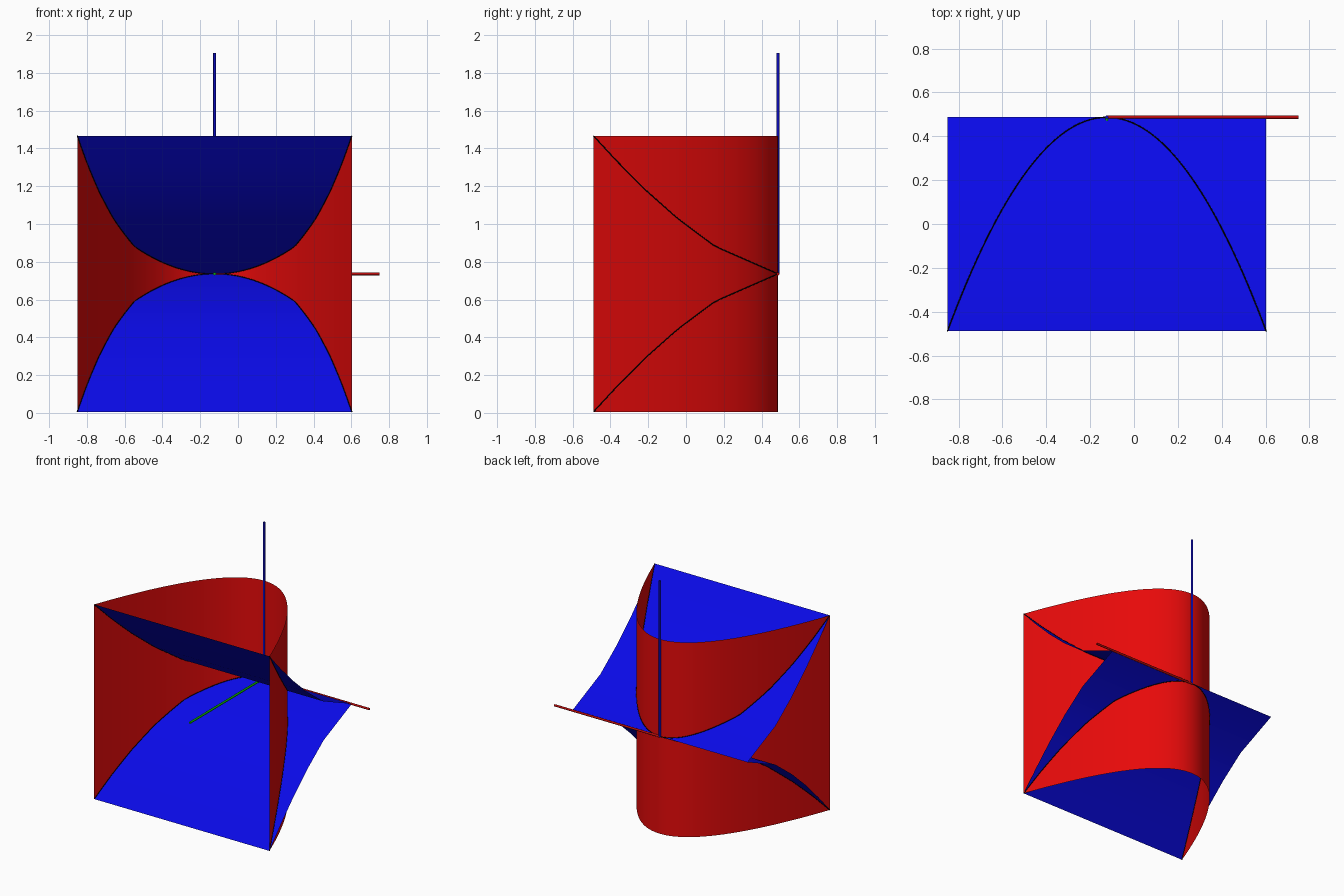
import bpy, math
from mathutils import Vector

if "Cube" in bpy.data.objects:
    bpy.data.objects.remove(bpy.data.objects["Cube"])

O = Vector((-0.124, 0.487, 0.736))   # shared origin of the plotted surfaces
A, B, C = 0.727, 0.976, 0.73         # half width, depth, half height
N = 64
STEPS = 5                            # facets in each half of the cusp profile


def place(x, y, z):
    return O + Vector((A * x, -B * y, C * z))


def cusp_height(y):
    """Height of the faceted cusp profile at depth y."""
    for k in range(1, STEPS + 1):
        z0, z1 = (k - 1) / STEPS, k / STEPS
        y0, y1 = z0 ** (2 / 3), z1 ** (2 / 3)
        if y <= y1 or k == STEPS:
            return z0 + (z1 - z0) * (y - y0) / (y1 - y0)


def paint(ob, color):
    mat = bpy.data.materials.new(ob.name)
    mat.diffuse_color = (*color, 1)
    mat.use_nodes = True
    mat.node_tree.nodes["Principled BSDF"].inputs["Base Color"].default_value = mat.diffuse_color
    ob.data.materials.append(mat)


def sheet(name, start, end, color):
    """Ruled sheet between two matching edge curves."""
    n, rows = len(start), 12
    verts = [a.lerp(b, j / rows) for j in range(rows + 1) for a, b in zip(start, end)]
    faces = [(j * n + i, j * n + i + 1, (j + 1) * n + i + 1, (j + 1) * n + i)
             for j in range(rows) for i in range(n - 1)]
    me = bpy.data.meshes.new(name)
    me.from_pydata(verts, [], faces)
    me.shade_smooth()
    ob = bpy.data.objects.new(name, me)
    bpy.context.collection.objects.link(ob)
    paint(ob, color)


def rod(name, pts, radius, color):
    cu = bpy.data.curves.new(name, 'CURVE')
    cu.dimensions = '3D'
    cu.bevel_depth = radius
    cu.bevel_resolution = 2
    cu.use_fill_caps = True
    sp = cu.splines.new('POLY')
    sp.points.add(len(pts) - 1)
    for p, co in zip(sp.points, pts):
        p.co = (*co, 1)
    ob = bpy.data.objects.new(name, cu)
    bpy.context.collection.objects.link(ob)
    paint(ob, color)


ts = [-1 + 2 * i / N for i in range(N + 1)]

# parabolic cylinder y = x^2
sheet("parabolic_sheet", [place(t, t * t, -1) for t in ts],
      [place(t, t * t, 1) for t in ts], (0.8, 0.003, 0.003))

for s, label in ((1, "upper"), (-1, "lower")):
    # cusped cylinder z^2 = y^3, one sheet above and one below the crease
    half = [k / STEPS for k in range(STEPS + 1)]
    if s < 0:
        half.reverse()
    sheet(label + "_cusp_sheet", [place(-1, z ** (2 / 3), s * z) for z in half],
          [place(1, z ** (2 / 3), s * z) for z in half], (0.003, 0.003, 0.8))
    # curve where the two surfaces meet
    rod(label + "_intersection_curve",
        [place(t, t * t, s * cusp_height(t * t)) for t in ts], 0.003, (0, 0, 0))

# coordinate axes
for name, d, color in (("x_axis", (0.874, 0, 0), (0.5, 0.003, 0.003)),
                       ("y_axis", (0, -0.88, 0), (0.003, 0.4, 0.003)),
                       ("z_axis", (0, 0, 1.169), (0.003, 0.003, 0.5))):
    rod(name, [O, O + Vector(d)], 0.008, color)
